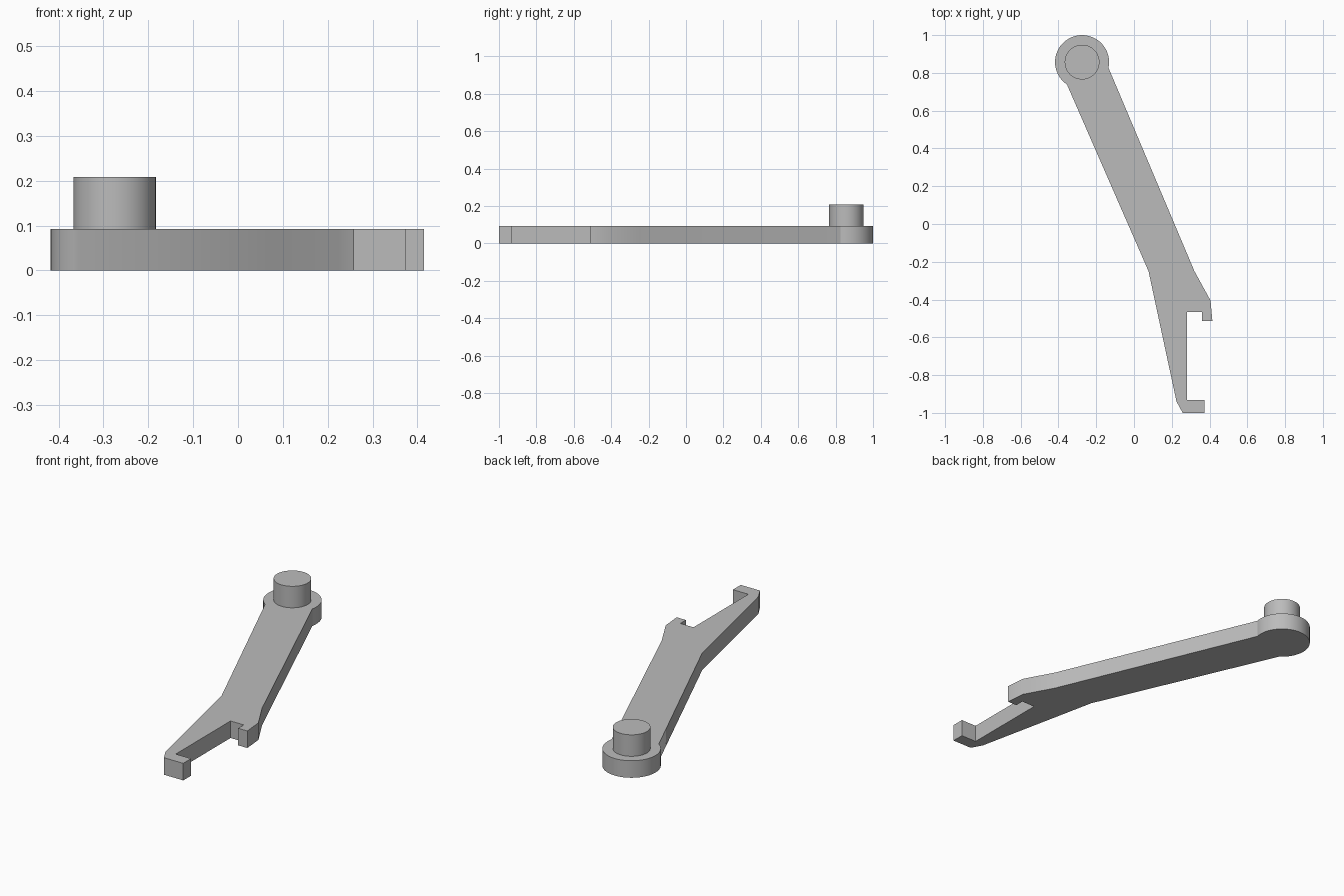
import bpy
import bmesh
import math

cube = bpy.data.objects.get("Cube")
if cube:
    bpy.data.objects.remove(cube, do_unlink=True)

GREY = (0.5, 0.5, 0.5, 1.0)
grey = bpy.data.materials.new("plain_grey")
grey.use_nodes = True
grey.diffuse_color = GREY
grey.node_tree.nodes["Principled BSDF"].inputs["Base Color"].default_value = GREY

HUB = (-0.275, 0.857)
HUB_RADIUS, PIN_RADIUS = 0.143, 0.092
PLATE_TOP, PIN_TOP = 0.092, 0.208


def arc(radius, start, end, steps):
    """Points counter-clockwise around the hub centre, angles in degrees."""
    angles = [math.radians(start + (end - start) * i / steps) for i in range(steps + 1)]
    return [(HUB[0] + radius * math.cos(a), HUB[1] + radius * math.sin(a)) for a in angles]


def prism(name, outline, bottom, top):
    """Extrude a flat outline upward and smooth its gentle corners."""
    bm = bmesh.new()
    base = bm.faces.new([bm.verts.new((x, y, bottom)) for x, y in outline])
    result = bmesh.ops.extrude_face_region(bm, geom=[base], use_keep_orig=True)
    for v in result["geom"]:
        if isinstance(v, bmesh.types.BMVert):
            v.co.z = top
    bmesh.ops.recalc_face_normals(bm, faces=bm.faces)
    mesh = bpy.data.meshes.new(name)
    bm.to_mesh(mesh)
    bm.free()
    mesh.materials.append(grey)
    obj = bpy.data.objects.new(name, mesh)
    bpy.context.collection.objects.link(obj)
    bpy.ops.object.select_all(action="DESELECT")
    obj.select_set(True)
    bpy.context.view_layer.objects.active = obj
    bpy.ops.object.shade_smooth_by_angle(angle=math.radians(30))
    return obj


# Lever arm: rounded hub, tapering lower finger and hooked jaw
jaw = [
    (0.077, -0.25), (0.225, -0.94), (0.258, -1.0), (0.373, -1.0),
    (0.373, -0.933), (0.281, -0.933), (0.281, -0.465), (0.36, -0.465),
    (0.36, -0.513), (0.415, -0.513), (0.405, -0.405), (0.32, -0.25),
]
prism("lever_arm", arc(HUB_RADIUS, -12, 236, 40) + jaw, 0, PLATE_TOP)

# Pivot pin standing on the hub
prism("pivot_pin", arc(PIN_RADIUS, 0, 360, 48)[:-1], PLATE_TOP, PIN_TOP)
